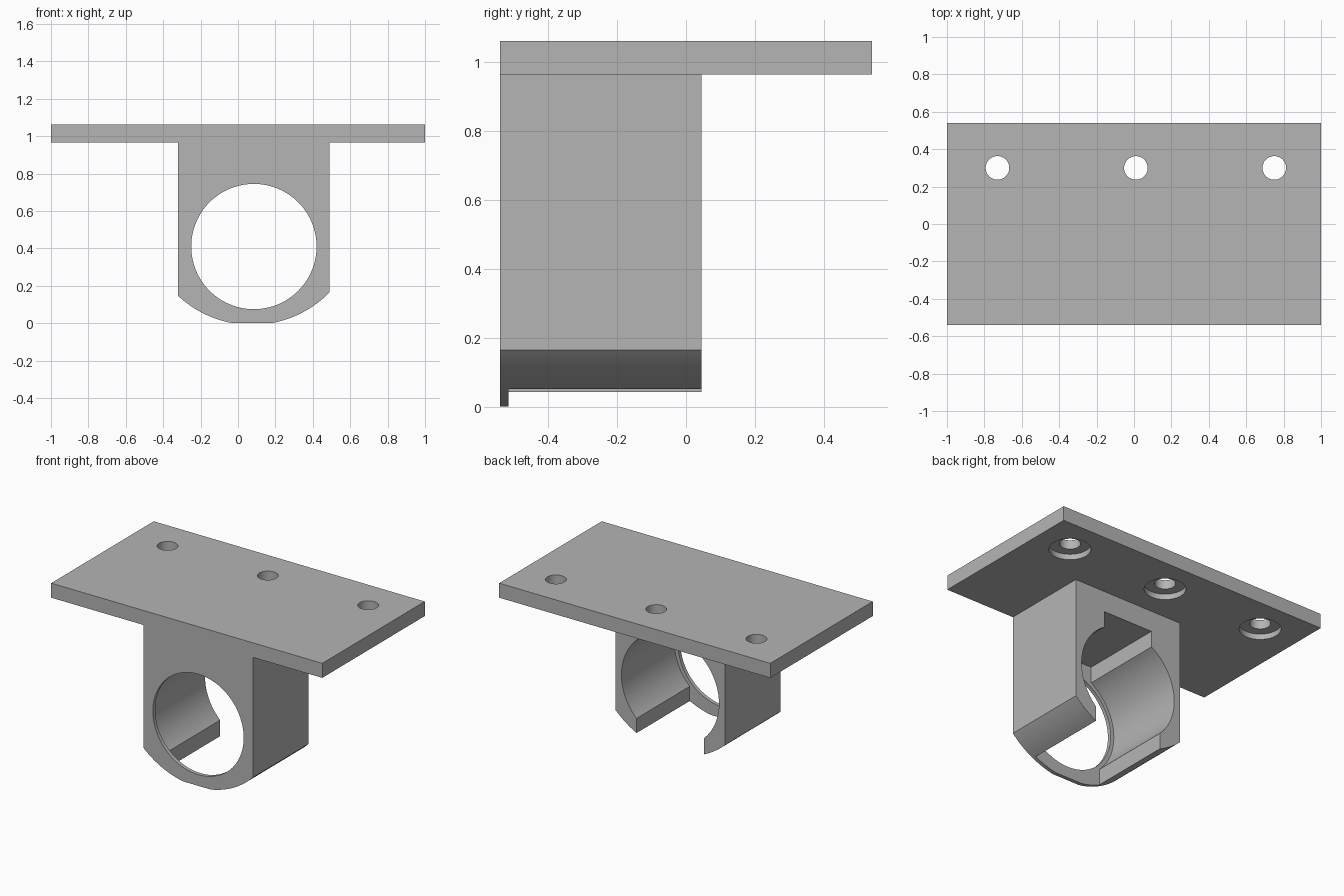
import bpy, bmesh, math
from mathutils import Matrix, Vector

if "Cube" in bpy.data.objects:
    bpy.data.objects.remove(bpy.data.objects["Cube"], do_unlink=True)

grey = bpy.data.materials.new("plain grey")
grey.use_nodes = True
grey.diffuse_color = (0.46, 0.46, 0.46, 1)
grey.node_tree.nodes["Principled BSDF"].inputs["Base Color"].default_value = (0.46, 0.46, 0.46, 1)


def finish(name, bm):
    bmesh.ops.recalc_face_normals(bm, faces=bm.faces)
    mesh = bpy.data.meshes.new(name)
    bm.to_mesh(mesh)
    bm.free()
    mesh.materials.append(grey)
    ob = bpy.data.objects.new(name, mesh)
    bpy.context.scene.collection.objects.link(ob)
    return ob


def box(name, low, high):
    bm = bmesh.new()
    low, high = Vector(low), Vector(high)
    size = Matrix.Diagonal((high - low).to_4d())
    bmesh.ops.create_cube(bm, size=1, matrix=Matrix.Translation((low + high) / 2) @ size)
    return finish(name, bm)


def cylinder(name, radius, start, end):
    start, end = Vector(start), Vector(end)
    axis = end - start
    turn = axis.to_track_quat("Z", "Y").to_matrix().to_4x4()
    bm = bmesh.new()
    bmesh.ops.create_cone(bm, cap_ends=True, segments=96, radius1=radius, radius2=radius,
                          depth=axis.length, matrix=Matrix.Translation((start + end) / 2) @ turn)
    return finish(name, bm)


def cut(ob, cutters):
    """Subtract each cutter, bake the result and remove the cutters."""
    for c in cutters:
        c.hide_render = True
        mod = ob.modifiers.new("cut", "BOOLEAN")
        mod.operation, mod.solver, mod.object = "DIFFERENCE", "EXACT", c
    graph = bpy.context.evaluated_depsgraph_get()
    mesh = bpy.data.meshes.new_from_object(ob.evaluated_get(graph))
    ob.modifiers.clear()
    ob.data = mesh
    for c in cutters:
        bpy.data.objects.remove(c, do_unlink=True)
    bpy.ops.object.select_all(action="DESELECT")
    ob.select_set(True)
    bpy.context.view_layer.objects.active = ob
    bpy.ops.object.shade_smooth_by_angle(angle=math.radians(25))


FRONT, BACK, UNDER, TOP = -0.54, 0.045, 0.965, 1.062
LIP = FRONT + 0.025      # rear face of the thin front lip
BORE_X, BORE_Z = 0.085, 0.41

# Mounting plate with three counterbored screw holes
plate = box("mounting_plate", (-1, FRONT, UNDER), (1, -FRONT, TOP))
holes = []
for x in (-0.73, 0.01, 0.75):
    holes.append(cylinder("screw_hole", 0.063, (x, 0.3, 0.9), (x, 0.3, 1.2)))
    holes.append(cylinder("counterbore", 0.125, (x, 0.3, 0.9), (x, 0.3, UNDER + 0.037)))
cut(plate, holes)

# Clamp block: straight sides, curved underside with a small flat
left, right = -0.32, 0.49
arc_x, arc_z, arc_r = 0.075, 0.572, 0.581
a0 = math.acos((left - arc_x) / arc_r)
a1 = math.acos((right - arc_x) / arc_r)
steps = 40
profile = [(right, UNDER), (left, UNDER)]
for i in range(steps + 1):
    a = a0 + (a1 - a0) * i / steps
    z = arc_z - arc_r * math.sin(a)
    profile.append((arc_x + arc_r * math.cos(a), max(z, 0)))
bm = bmesh.new()
face = bm.faces.new([bm.verts.new((x, FRONT, z)) for x, z in profile])
grown = bmesh.ops.extrude_face_region(bm, geom=[face])
moved = [v for v in grown["geom"] if isinstance(v, bmesh.types.BMVert)]
bmesh.ops.translate(bm, verts=moved, vec=(0, BACK - FRONT, 0))
block = finish("clamp_block", bm)

# Lip bore, wider rear bore, key slot above and open mouth below
cut(block, [
    cylinder("lip_bore", 0.335, (BORE_X, -1, BORE_Z), (BORE_X, 1, BORE_Z)),
    cylinder("rear_bore", 0.36, (BORE_X, LIP, BORE_Z), (BORE_X, 1, BORE_Z)),
    box("key_slot", (BORE_X - 0.183, LIP, BORE_Z), (BORE_X + 0.183, 1, 0.827)),
    box("open_mouth", (BORE_X - 0.248, LIP, -0.5), (BORE_X + 0.248, 1, BORE_Z)),
])
